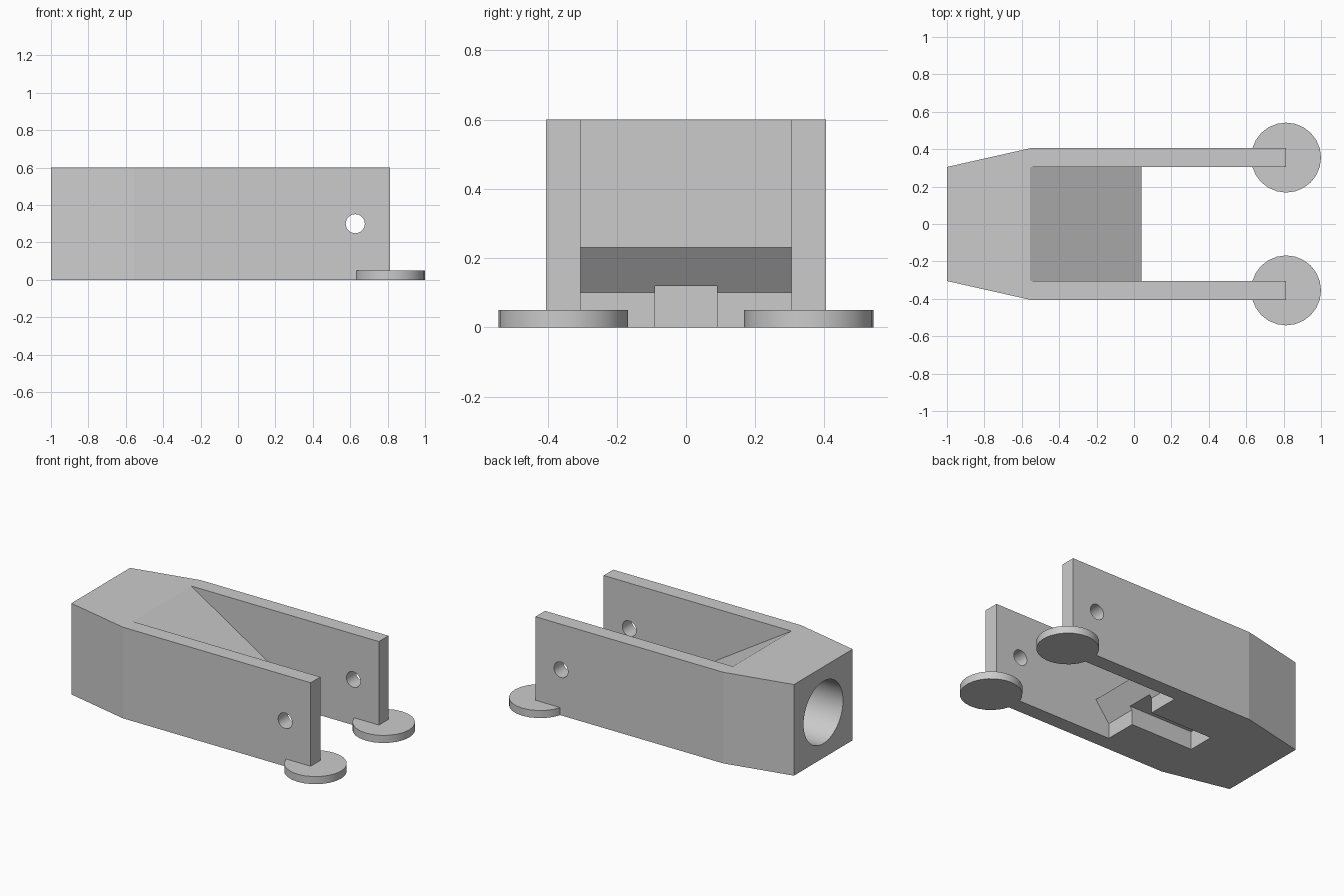
import bpy
import bmesh
import math
from mathutils import Matrix

cube = bpy.data.objects.get("Cube")
if cube:
    bpy.data.objects.remove(cube, do_unlink=True)

grey = bpy.data.materials.new("plain grey")
grey.use_nodes = True
colour = (0.6, 0.6, 0.6, 1)
grey.diffuse_color = colour
grey.node_tree.nodes["Principled BSDF"].inputs["Base Color"].default_value = colour


def add_object(name, bm):
    bmesh.ops.recalc_face_normals(bm, faces=bm.faces)
    mesh = bpy.data.meshes.new(name)
    bm.to_mesh(mesh)
    bm.free()
    mesh.materials.append(grey)
    obj = bpy.data.objects.new(name, mesh)
    bpy.context.collection.objects.link(obj)
    return obj


def prism(name, points, low, high, axis="Z"):
    """Extrude a flat profile along Z (points are x, y) or Y (points are x, z)."""
    def place(p, d):
        return (p[0], p[1], d) if axis == "Z" else (p[0], d, p[1])
    bm = bmesh.new()
    face = bm.faces.new([bm.verts.new(place(p, low)) for p in points])
    moved = bmesh.ops.extrude_face_region(bm, geom=[face])["geom"]
    verts = [v for v in moved if isinstance(v, bmesh.types.BMVert)]
    span = high - low
    bmesh.ops.translate(bm, verts=verts, vec=place((0, 0), span))
    return add_object(name, bm)


def cylinder(name, centre, radius, depth, sides, axis="Z"):
    turn = {"X": Matrix.Rotation(math.pi / 2, 4, "Y"),
            "Y": Matrix.Rotation(math.pi / 2, 4, "X"),
            "Z": Matrix()}[axis]
    bm = bmesh.new()
    bmesh.ops.create_cone(bm, cap_ends=True, segments=sides, radius1=radius,
                          radius2=radius, depth=depth,
                          matrix=Matrix.Translation(centre) @ turn)
    return add_object(name, bm)


def activate(obj):
    bpy.ops.object.select_all(action="DESELECT")
    obj.select_set(True)
    bpy.context.view_layer.objects.active = obj


def cut(target, cutter):
    cutter.hide_render = True
    mod = target.modifiers.new("cut", "BOOLEAN")
    mod.operation = "DIFFERENCE"
    mod.solver = "EXACT"
    mod.object = cutter
    activate(target)
    bpy.ops.object.modifier_apply(modifier=mod.name)
    bpy.data.objects.remove(cutter, do_unlink=True)


# Body with a tapered closed end
half = [(-1, 0.305), (-0.555, 0.405), (0.813, 0.405)]
outline = half + [(x, -y) for x, y in reversed(half)]
body = prism("forked_body", outline, 0, 0.6)

# Gap between the arms, leaving a sloped ramp with an undercut nose
gap = [(-0.716, 0.7), (0.04, 0.23), (-0.06, 0.1), (-0.06, -0.1), (1.2, -0.1), (1.2, 0.7)]
cut(body, prism("gap_cutter", gap, -0.305, 0.305, "Y"))

# Slot under the ramp
slot = [(-0.52, -0.1), (0.1, -0.1), (0.1, 0.12), (-0.52, 0.12)]
cut(body, prism("slot_cutter", slot, -0.09, 0.09, "Y"))

# Round socket in the closed end and pin hole through both arms
cut(body, cylinder("socket_cutter", (-0.9, 0, 0.3), 0.205, 0.6, 48, "X"))
cut(body, cylinder("pin_cutter", (0.627, 0, 0.3), 0.051, 2, 32, "Y"))

# Round feet under the arm tips
feet = [cylinder(f"{name}_foot", (0.813, y, 0.025), 0.187, 0.05, 24)
        for name, y in (("front", -0.355), ("back", 0.355))]

for obj in [body] + feet:
    activate(obj)
    bpy.ops.object.shade_smooth_by_angle(angle=math.radians(20 if obj is not body else 12))
